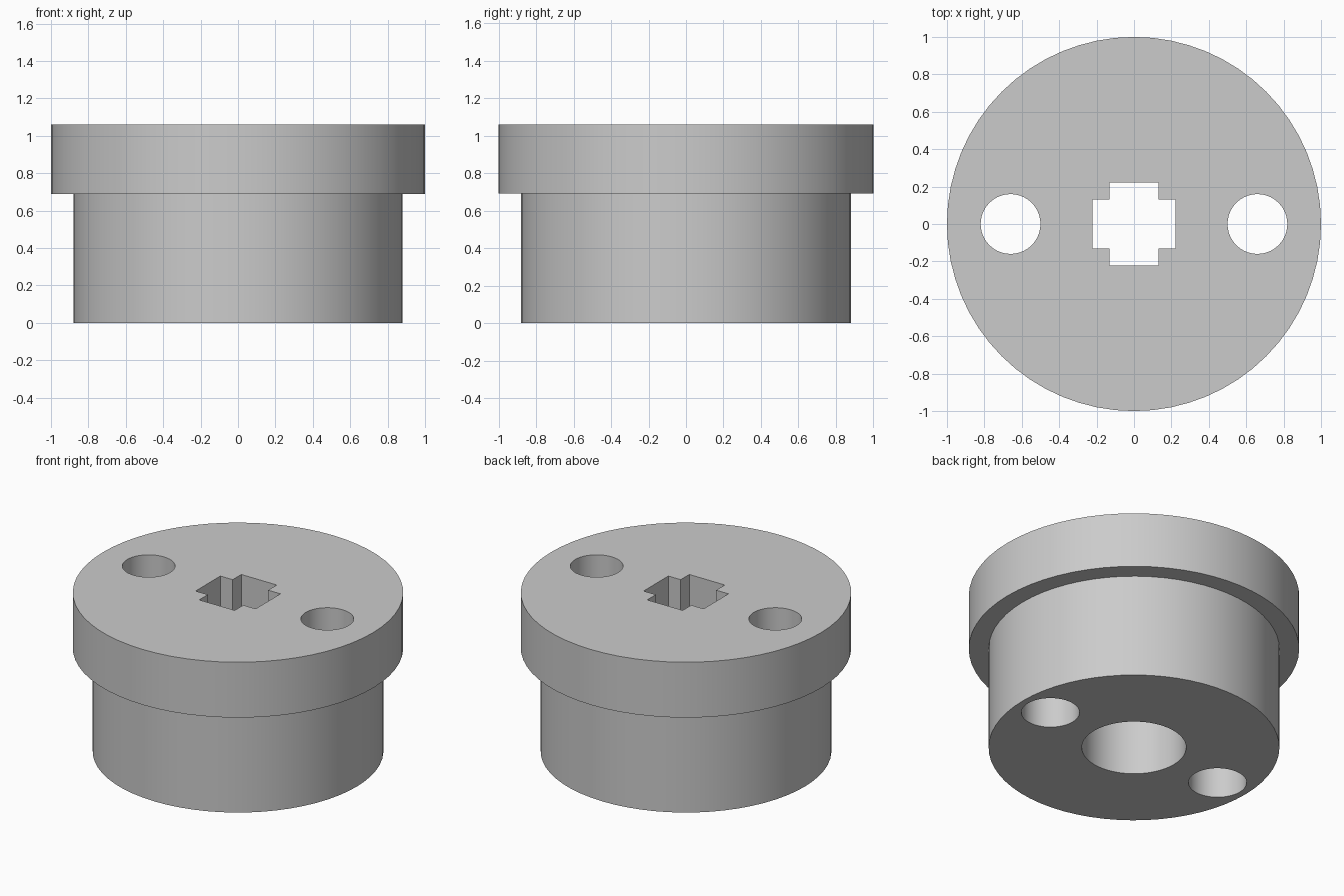
import bpy, bmesh, math

cube = bpy.data.objects.get("Cube")
if cube:
    bpy.data.objects.remove(cube, do_unlink=True)

# Main sizes
HEIGHT, FLANGE_Z = 1.06, 0.69
FLANGE_R, BODY_R = 1.0, 0.88
BORE_R = 0.316
HOLE_X, HOLE_TOP_R, HOLE_LOW_R = 0.66, 0.16, 0.176
ARM_LENGTH, ARM_WIDTH = 0.222, 0.131

grey = bpy.data.materials.new("light grey")
grey.use_nodes = True
grey.diffuse_color = (0.6, 0.6, 0.6, 1)
grey.node_tree.nodes["Principled BSDF"].inputs["Base Color"].default_value = (0.6, 0.6, 0.6, 1)


def make_object(name, bm):
    bmesh.ops.recalc_face_normals(bm, faces=bm.faces)
    mesh = bpy.data.meshes.new(name)
    bm.to_mesh(mesh)
    bm.free()
    mesh.materials.append(grey)
    obj = bpy.data.objects.new(name, mesh)
    bpy.context.collection.objects.link(obj)
    return obj


def circle(r, n, x=0):
    return [(x + r * math.cos(2 * math.pi * i / n), r * math.sin(2 * math.pi * i / n))
            for i in range(n)]


def stack(name, sections):
    """Solid through a list of (outline, z) sections, capped at both ends."""
    bm = bmesh.new()
    rings = [[bm.verts.new((x, y, z)) for x, y in outline] for outline, z in sections]
    n = len(rings[0])
    for a, b in zip(rings, rings[1:]):
        for i in range(n):
            j = (i + 1) % n
            bm.faces.new((a[i], a[j], b[j], b[i]))
    bm.faces.new(rings[0])
    bm.faces.new(rings[-1])
    return make_object(name, bm)


# Flanged body
body = stack("flanged_hub", [
    (circle(BODY_R, 64), 0), (circle(BODY_R, 64), FLANGE_Z),
    (circle(FLANGE_R, 64), FLANGE_Z), (circle(FLANGE_R, 64), HEIGHT)])

# Cross-shaped socket outline, one corner turned four times
L, W = ARM_LENGTH, ARM_WIDTH
cross = []
for c, s in ((1, 0), (0, 1), (-1, 0), (0, -1)):
    cross += [(x * c - y * s, x * s + y * c) for x, y in ((L, W), (W, W), (W, L))]

# Round bore from below, cross socket from above, stepped hole on each side
cutters = [
    stack("bore_cutter", [(circle(BORE_R, 48), -0.1), (circle(BORE_R, 48), FLANGE_Z)]),
    stack("cross_cutter", [(cross, FLANGE_Z - 0.1), (cross, HEIGHT + 0.1)])]
for side, x in (("left", HOLE_X), ("right", -HOLE_X)):
    low, top = circle(HOLE_LOW_R, 40, x), circle(HOLE_TOP_R, 40, x)
    cutters.append(stack(side + "_hole_cutter", [
        (low, -0.1), (low, FLANGE_Z), (top, FLANGE_Z), (top, HEIGHT + 0.1)]))

bpy.context.view_layer.objects.active = body
for cutter in cutters:
    cutter.hide_render = True
    mod = body.modifiers.new(cutter.name, 'BOOLEAN')
    mod.operation = 'DIFFERENCE'
    mod.solver = 'EXACT'
    mod.object = cutter
    bpy.ops.object.modifier_apply(modifier=mod.name)
    bpy.data.objects.remove(cutter, do_unlink=True)

# Smooth round walls, sharp rims
bpy.ops.object.select_all(action='DESELECT')
body.select_set(True)
bpy.ops.object.shade_smooth_by_angle(angle=math.radians(30))
